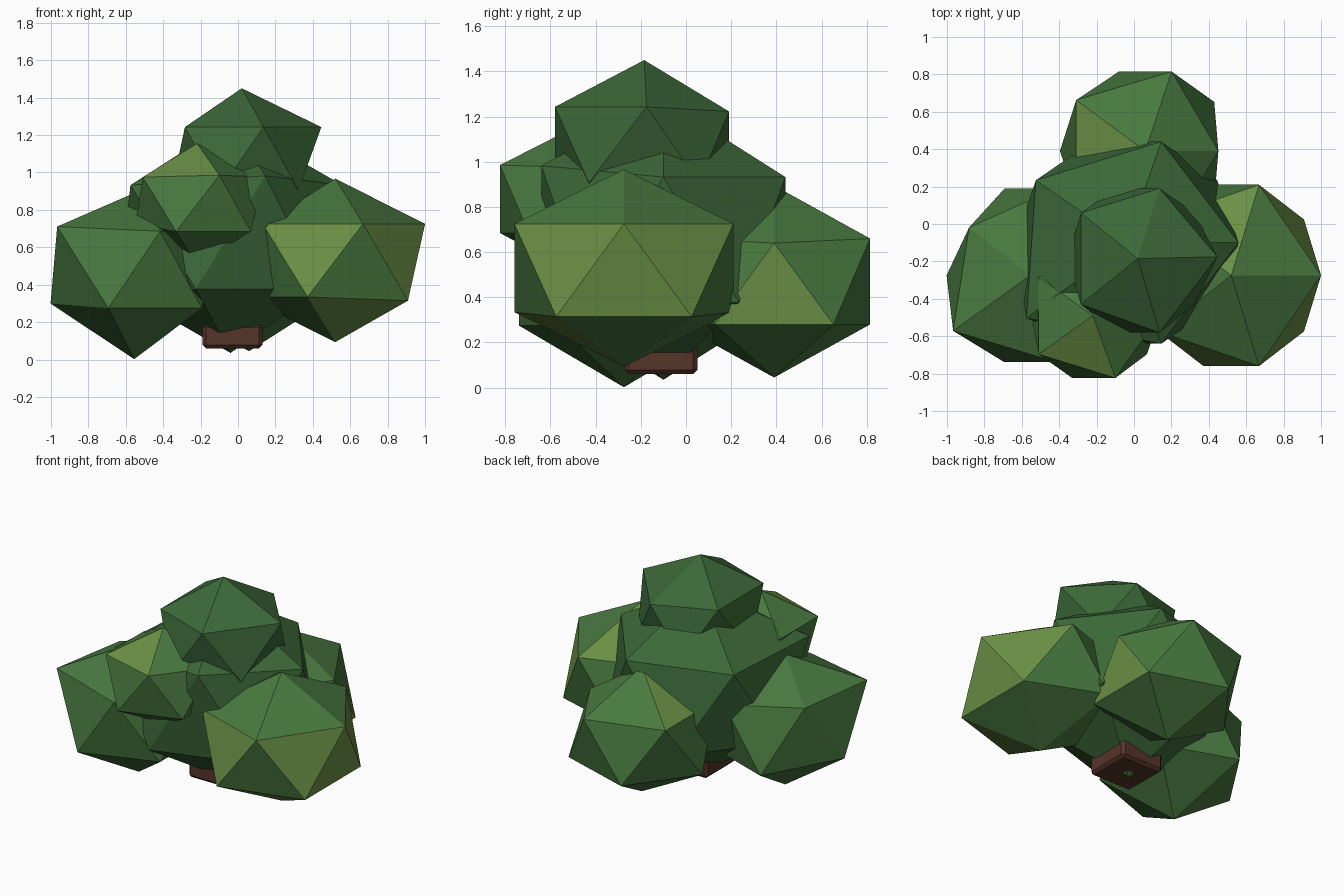
import bpy, bmesh
from math import cos, sin, radians
from mathutils import Vector

if "Cube" in bpy.data.objects:
    bpy.data.objects.remove(bpy.data.objects["Cube"])


def material(name, rgb):
    m = bpy.data.materials.new(name)
    m.diffuse_color = (*rgb, 1)
    m.use_nodes = True
    m.node_tree.nodes["Principled BSDF"].inputs["Base Color"].default_value = m.diffuse_color
    return m


green = material("leaf_green", (0.065, 0.19, 0.05))
deep = material("leaf_deep_green", (0.045, 0.14, 0.04))
olive = material("leaf_olive", (0.145, 0.28, 0.06))
brown = material("bark", (0.09, 0.035, 0.022))


def direction(azimuth, z):
    a = radians(azimuth)
    return Vector((cos(a), sin(a), z))


def finish(name, bm, mats):
    me = bpy.data.meshes.new(name)
    bm.to_mesh(me)
    bm.free()
    for m in mats:
        me.materials.append(m)
    ob = bpy.data.objects.new(name, me)
    bpy.context.collection.objects.link(ob)
    return ob


def clump(name, centre, size, leaf, nudges=(), olive_faces=()):
    """Stretched icosahedron; nudges move corners, olive_faces are (azimuth, height)."""
    bm = bmesh.new()
    bmesh.ops.create_icosphere(bm, subdivisions=1, radius=1)
    bm.normal_update()
    for az, z in olive_faces:
        d = direction(az, z).normalized()
        max(bm.faces, key=lambda f: f.normal.dot(d)).material_index = 1
    moves = []
    for az, z, off in nudges:
        d = direction(az, z).normalized()
        moves.append((max(bm.verts, key=lambda v: v.co.dot(d)), Vector(off)))
    for v in bm.verts:
        v.co = Vector(a * b + c for a, b, c in zip(v.co, size, centre))
    for v, off in moves:
        v.co += off
    return finish(name, bm, (leaf, olive))


UP, DOWN = 0.5, -0.5       # corner rings
MID_UP, MID_DOWN = 0.2, -0.2   # side faces
CAP, BASE = 1.3, -1.3      # top and bottom faces

# Foliage clumps
clump("centre_foliage", (-0.04, -0.10, 0.655), (0.67, 0.635, 0.62), deep,
      [(-72, UP, (0, 0, 0.05)), (216, UP, (-0.05, -0.07, 0))])
clump("left_foliage", (-0.555, -0.275, 0.48), (0.5, 0.545, 0.46), green,
      [(0, 50, (0, 0, -0.05)), (0, -50, (0, 0, -0.018)),
       (216, UP, (-0.05, -0.01, 0.025)), (144, UP, (0.035, -0.03, 0.02)),
       (180, DOWN, (0, 0, 0.025))])
clump("right_foliage", (0.52, -0.275, 0.53), (0.537, 0.57, 0.437), green,
      [(-36, DOWN, (0, 0, -0.02)), (36, DOWN, (0, 0, -0.02))],
      [(-108, MID_UP), (-36, MID_UP), (36, MID_UP), (0, MID_DOWN),
       (-72, BASE), (108, CAP)])
clump("back_foliage", (0.06, 0.39, 0.47), (0.51, 0.5, 0.425), green,
      [(0, UP, (-0.065, 0, -0.02)), (144, UP, (0, 0.01, 0))],
      [(0, MID_DOWN), (180, CAP)])
clump("top_foliage", (0.02, -0.185, 1.075), (0.42, 0.465, 0.375), deep,
      [(0, UP, (0.05, 0.01, 0)), (72, UP, (0, -0.02, -0.02)),
       (108, DOWN, (0, -0.02, 0))])
clump("front_foliage", (-0.22, -0.49, 0.83), (0.4, 0.392, 0.325), green,
      [(-72, UP, (0.01, 0, 0.01)), (180, DOWN, (0.03, 0, 0.04))],
      [(-108, CAP)])

# Trunk stub
bm = bmesh.new()
bmesh.ops.create_cube(bm, size=1)
for v in bm.verts:
    v.co = Vector((v.co.x * 0.32 - 0.03, v.co.y * 0.32 - 0.11, v.co.z * 0.13 + 0.125))
bmesh.ops.bevel(bm, geom=bm.edges[:], offset=0.018, segments=1, affect='EDGES')
finish("trunk", bm, (brown,))
